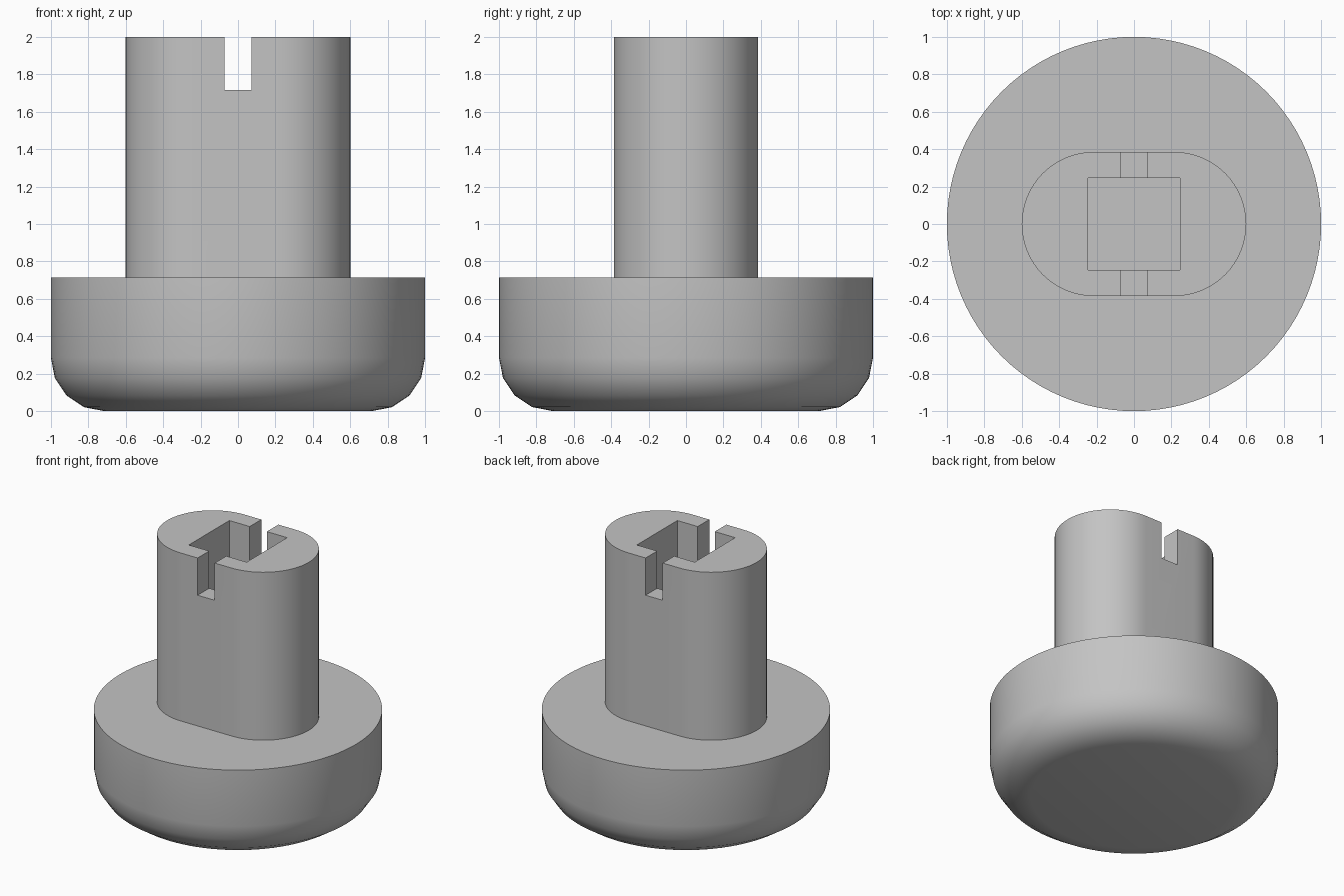
import bpy, bmesh, math
from mathutils import Matrix

cube = bpy.data.objects.get("Cube")
if cube:
    bpy.data.objects.remove(cube, do_unlink=True)

grey = bpy.data.materials.new("plain_grey")
grey.use_nodes = True
grey.diffuse_color = (0.55, 0.55, 0.55, 1)
grey.node_tree.nodes["Principled BSDF"].inputs["Base Color"].default_value = grey.diffuse_color


def make_object(name, bm):
    bmesh.ops.recalc_face_normals(bm, faces=bm.faces)
    mesh = bpy.data.meshes.new(name)
    bm.to_mesh(mesh)
    bm.free()
    mesh.materials.append(grey)
    obj = bpy.data.objects.new(name, mesh)
    bpy.context.collection.objects.link(obj)
    return obj


def activate(obj):
    bpy.ops.object.select_all(action='DESELECT')
    obj.select_set(True)
    bpy.context.view_layer.objects.active = obj


def smooth(obj):
    activate(obj)
    bpy.ops.object.shade_smooth_by_angle(angle=math.radians(35))


def box(name, size, z_low, z_high):
    bm = bmesh.new()
    scale = Matrix.Diagonal((size[0], size[1], z_high - z_low, 1))
    place = Matrix.Translation((0, 0, (z_low + z_high) / 2))
    bmesh.ops.create_cube(bm, size=1, matrix=place @ scale)
    return make_object(name, bm)


# Round base: disc with a filleted lower rim
BASE_TOP, FILLET, SIDES, STEPS = 0.715, 0.285, 96, 4
profile = [(1, BASE_TOP)]
for i in range(STEPS + 1):
    a = math.pi / 2 * i / STEPS
    profile.append((1 - FILLET + FILLET * math.cos(a), FILLET - FILLET * math.sin(a)))
bm = bmesh.new()
rings = [[bm.verts.new((r * math.cos(math.tau * k / SIDES), r * math.sin(math.tau * k / SIDES), z))
          for k in range(SIDES)] for r, z in profile]
for upper, lower in zip(rings, rings[1:]):
    for k in range(SIDES):
        n = (k + 1) % SIDES
        bm.faces.new((upper[k], lower[k], lower[n], upper[n]))
bm.faces.new(rings[0])
bm.faces.new(rings[-1])
smooth(make_object("round_base", bm))

# Stem: extruded slot-shaped outline with round ends
RADIUS, OFFSET, ARC = 0.385, 0.215, 32
outline = []
for side in (1, -1):
    for i in range(ARC + 1):
        a = math.pi * (i / ARC - 0.5)
        outline.append((side * (OFFSET + RADIUS * math.cos(a)), side * RADIUS * math.sin(a)))
bm = bmesh.new()
face = bm.faces.new([bm.verts.new((x, y, BASE_TOP)) for x, y in outline])
grown = bmesh.ops.extrude_face_region(bm, geom=[face], use_keep_orig=True)
top = [v for v in grown["geom"] if isinstance(v, bmesh.types.BMVert)]
bmesh.ops.translate(bm, verts=top, vec=(0, 0, 2 - BASE_TOP))
stem = make_object("stem", bm)

# Square socket and cross slot cut into the stem top
cutters = [box("socket_cutter", (0.49, 0.49), 1.3, 2.2),
           box("slot_cutter", (0.145, 1), 1.715, 2.3)]
activate(stem)
for cutter in cutters:
    cutter.hide_render = True
    cut = stem.modifiers.new(cutter.name, 'BOOLEAN')
    cut.operation = 'DIFFERENCE'
    cut.solver = 'EXACT'
    cut.object = cutter
    bpy.ops.object.modifier_apply(modifier=cut.name)
    bpy.data.objects.remove(cutter, do_unlink=True)
smooth(stem)
